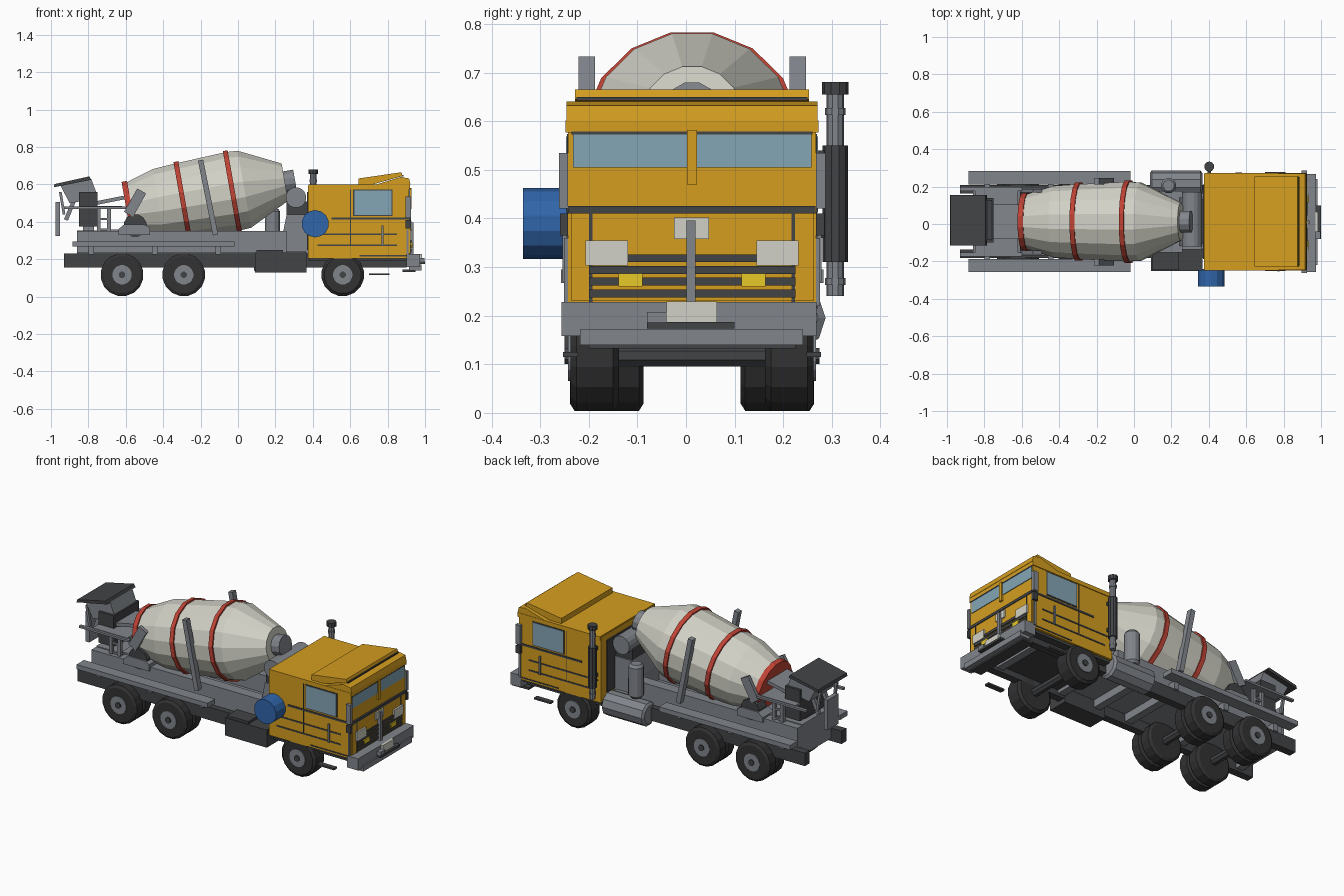
import bpy, math
from mathutils import Matrix, Vector

if "Cube" in bpy.data.objects:
    bpy.data.objects.remove(bpy.data.objects["Cube"])

C = 0.0125                      # centre line of the truck in y


def mat(name, r, g, b):
    m = bpy.data.materials.new(name)
    m.diffuse_color = (r, g, b, 1)
    m.use_nodes = True
    m.node_tree.nodes["Principled BSDF"].inputs["Base Color"].default_value = m.diffuse_color
    return m


DARK = mat("dark", .055, .057, .062)
TYRE = mat("tyre", .032, .032, .034)
GREY = mat("grey", .22, .235, .26)
YEL = mat("yellow", .66, .34, .014)
LAMP = mat("lamp_yellow", .8, .58, .02)
RED = mat("red", .52, .055, .035)
BLUE = mat("blue", .03, .13, .4)
WHITE = mat("off_white", .64, .64, .57)
GLASS = mat("glass", .23, .38, .47)


def mesh(name, verts, faces, m):
    me = bpy.data.meshes.new(name)
    me.from_pydata(verts, [], faces)
    me.materials.append(m)
    o = bpy.data.objects.new(name, me)
    bpy.context.collection.objects.link(o)
    return o


def prism(name, pts, y0, y1, m):
    """x-z outline extruded along y"""
    n = len(pts)
    v = [(x, y0, z) for x, z in pts] + [(x, y1, z) for x, z in pts]
    area = sum(pts[i - 1][0] * pts[i][1] - pts[i][0] * pts[i - 1][1] for i in range(n))
    f = [tuple(range(n)), tuple(range(2 * n - 1, n - 1, -1))]
    f += [((i + 1) % n, i, n + i, n + (i + 1) % n) for i in range(n)]
    if area < 0:
        f = [t[::-1] for t in f]
    return mesh(name, v, f, m)


def box(name, x0, x1, y0, y1, z0, z1, m):
    return prism(name, [(x0, z0), (x1, z0), (x1, z1), (x0, z1)], y0, y1, m)


def bar(name, a, b, w, y0, y1, m):
    """slanted flat bar of width w from a to b in x-z"""
    d = (Vector(b) - Vector(a)).normalized() * w / 2
    n = (-d.y, d.x)
    return prism(name, [(a[0] - n[0], a[1] - n[1]), (b[0] - n[0], b[1] - n[1]),
                        (b[0] + n[0], b[1] + n[1]), (a[0] + n[0], a[1] + n[1])], y0, y1, m)


def pair(fn, name, *args):
    """build fn twice; y0, y1 (before the material) are distances from the centre line"""
    *rest, m = args
    k = 2 if fn is box else len(rest) - 2
    d0, d1 = rest[k], rest[k + 1]
    for side, (a, b) in (("left", (C + d0, C + d1)), ("right", (C - d1, C - d0))):
        fn(f"{name}_{side}", *rest[:k], a, b, *rest[k + 2:], m)


def lathe(name, prof, loc, axis, m, n=16):
    """revolve (s, r) profile around an axis through loc"""
    q = Vector((0, 0, 1)).rotation_difference(Vector(axis)).to_matrix().to_4x4()
    M = Matrix.Translation(loc) @ q
    v, f = [], []
    for s, r in prof:
        for i in range(n):
            a = 2 * math.pi * (i + .5) / n
            v.append(M @ Vector((r * math.cos(a), r * math.sin(a), s)))
    for j in range(len(prof) - 1):
        for i in range(n):
            k = (i + 1) % n
            f.append((j * n + i, j * n + k, j * n + n + k, j * n + n + i))
    f += [tuple(range(n))[::-1], tuple(range(len(v) - n, len(v)))]
    return mesh(name, v, f, m)


def cyl(name, loc, axis, r, h, m, n=16):
    return lathe(name, [(-h / 2, r), (h / 2, r)], loc, axis, m, n)


X, Y, Z = (1, 0, 0), (0, 1, 0), (0, 0, 1)

# Wheels: single front, twin rear
for x, label in ((.56, "front"), (-.29, "middle"), (-.62, "rear")):
    cyl(f"{label}_axle", (x, C, .118), Y, .025, .36, DARK, 8)
    for s, side in ((1, "left"), (-1, "right")):
        for d in ((.2,) if label == "front" else (.214, .137)):
            w = .05 if label == "front" else .037
            lathe(f"{label}_tyre_{side}", [(-w, .1), (-w * .75, .115), (w * .75, .115), (w, .1)],
                  (x, C + s * d, .117), Y, TYRE)
        cyl(f"{label}_hub_{side}", (x, C + s * .247, .117), Y, .052, .016, GREY)
        cyl(f"{label}_hub_cap_{side}", (x, C + s * .257, .117), Y, .018, .01, DARK, 8)

# Chassis
pair(box, "chassis_rail", -.93, .9, .15, .195, .155, .232, DARK)
for i, x in enumerate((-.86, -.46, -.1, .12, .36, .78)):
    box(f"cross_member_{i}", x, x + .045, C - .16, C + .16, .17, .215, GREY)
box("cab_floor", .38, .91, C - .24, C + .24, .19, .21, DARK)
box("deck", -.86, .36, C - .15, C + .15, .215, .245, GREY)
pair(box, "subframe_rail", -.86, .26, .1, .165, .235, .35, GREY)
pair(box, "side_ledge", -.885, -.02, .2, .27, .267, .295, GREY)
for i, x in enumerate((-.8, -.46, -.12)):
    pair(box, f"ledge_bracket_{i}", x, x + .03, .14, .21, .225, .27, GREY)
box("battery_box", .09, .365, -.25, -.13, .13, .235, DARK)
box("battery_lid", .1, .24, -.245, -.13, .235, .25, DARK)
lathe("fuel_tank", [(-.14, .055), (-.13, .07), (.13, .07), (.14, .055)], (.225, .217, .195), X, GREY, 10)
lathe("air_tank", [(-.1, .03), (-.085, .042), (.085, .042), (.1, .03)], (.185, .205, .37), Z, GREY, 12)
pair(box, "cab_step", .7, .81, .235, .265, .115, .125, DARK)

# Drum, tilted up towards the cab
T = math.radians(10)
AX = (math.cos(T), 0, math.sin(T))
D0 = (-.03, C, .563)
lathe("mixer_drum", [(-.55, .148), (-.40, .195), (-.27, .204), (0, .217), (.065, .213), (.285, .103)],
      D0, AX, WHITE)
for nm, s, r in (("rear", -.27, .213), ("front", 0, .225)):
    lathe(f"drum_band_{nm}", [(s - .013, r), (s + .013, r)], D0, AX, RED)
lathe("drum_mouth_rim", [(-.575, .155), (-.545, .157)], D0, AX, RED)
lathe("drum_drive", [(.28, .06), (.34, .06)], D0, AX, GREY, 12)
pair(bar, "drum_stay", (-.2, .73), (-.12, .33), .028, .2, .234, GREY)

# Front pedestal and water tanks
prism("front_pedestal", [(.24, .23), (.38, .23), (.38, .44), (.26, .44), (.24, .34)], C - .13, C + .13, GREY)
box("drive_housing", .26, .37, C - .12, C + .12, .44, .51, DARK)
cyl("cross_tank", (.31, .025, .53), Y, .055, .29, GREY)
lathe("blue_tank", [(-.045, .073), (.045, .073)], (.413, -.29, .39), Y, BLUE, 14)
bar("blue_tank_bracket", (.38, .36), (.38, .44), .03, -.265, -.24, GREY)

# Rear drum support rollers
pair(prism, "roller_stand", [(-.64, .33), (-.47, .33), (-.47, .37), (-.5, .385), (-.61, .385), (-.64, .36)],
     .08, .18, GREY)
for s, side in ((1, "left"), (-1, "right")):
    cyl(f"drum_roller_{side}", (-.55, C + s * .135, .38), Y, .062, .07, DARK, 12)
pair(bar, "mouth_plate", (-.585, .44), (-.515, .565), .055, .155, .175, GREY)
box("rear_pedestal", -.7, -.52, C - .11, C + .11, .3, .36, GREY)

# Hopper and discharge chute
prism("hopper_lid", [(-.985, .585), (-.98, .602), (-.795, .643), (-.785, .625)], -.115, .155, DARK)
prism("hopper", [(-.95, .595), (-.785, .63), (-.755, .55), (-.84, .51), (-.9, .5)], -.085, .125, GREY)
box("hopper_throat", -.85, -.75, -.1, .14, .375, .56, DARK)
bar("hopper_scoop", (-.76, .5), (-.61, .53), .02, -.08, .105, GREY)
bar("discharge_chute", (-.965, .325), (-.965, .505), .024, -.04, .06, GREY)
pair(bar, "chute_strut", (-.92, .41), (-.87, .53), .022, .04, .06, GREY)
pair(bar, "hopper_brace", (-.95, .56), (-.93, .44), .014, .07, .085, GREY)
box("platform", -.85, -.62, C - .17, C + .17, .47, .485, GREY)
for i, x in enumerate((-.755, -.7)):
    pair(box, f"platform_post_{i}", x, x + .02, .13, .15, .24, .475, GREY)
for i in range(3):
    pair(box, f"ladder_rung_{i}", -.755, -.68, .135, .147, .3 + i * .055, .31 + i * .055, GREY)
box("hopper_base", -.86, -.68, C - .12, C + .12, .24, .355, GREY)
box("hopper_column", -.83, -.77, C - .05, C + .05, .35, .39, GREY)
pair(box, "platform_arm", -.93, -.6, .165, .185, .47, .482, GREY)

# Cab shell
box("cab", .375, .915, C - .255, C + .255, .205, .595, YEL)
box("cab_roof_lip", .378, .92, C - .26, C + .26, .577, .601, YEL)
prism("roof_deflector", [(.645, .60), (.645, .632), (.873, .665), (.88, .645), (.72, .60)], -.228, .253, YEL)
prism("sun_visor", [(.74, .6), (.87, .64), (.915, .632), (.922, .6)], C - .258, C + .258, YEL)
box("visor_slot", .86, .885, -.225, .25, .643, .65, DARK)

# Cab front
F = .915
box("windscreen", F, F + .004, -.232, .258, .505, .574, GLASS)
box("windscreen_seal", F, F + .006, -.235, .26, .573, .579, DARK)
box("windscreen_post", F, F + .012, C - .01, C + .01, .47, .582, YEL)
box("front_trim", F, F + .01, -.243, .266, .41, .426, DARK)
box("grille_panel", F, F + .006, -.235, .262, .23, .41, YEL)
for i, (z0, z1) in enumerate(((.31, .326), (.286, .302), (.262, .278), (.237, .254))):
    box(f"grille_slat_{i}", F, F + .012, -.2, .225, z0, z1, DARK)
box("grille_plate", F, F + .014, -.025, .047, .358, .402, WHITE)
box("grille_bar", F, F + .024, .001, .02, .225, .396, GREY)
pair(box, "headlight", F, F + .016, .132, .219, .303, .355, WHITE)
pair(box, "indicator", F, F + .018, .102, .151, .26, .287, LAMP)
pair(box, "grille_edge_trim", F, F + .008, .205, .212, .225, .41, DARK)

# Bumper and tow hitch
box("bumper", .9, .972, -.256, .268, .158, .228, GREY)
box("bumper_lip", .915, .98, -.218, .241, .14, .172, GREY)
box("bumper_base", .88, .95, -.2, .225, .132, .145, DARK)
box("number_plate", .97, .985, -.04, .064, .187, .229, WHITE)
box("tow_hitch", .97, 1.0, -.08, .1, .174, .187, DARK)
box("tow_hook", .97, .998, -.08, -.04, .18, .207, GREY)

# Cab sides
pair(box, "side_window_seal", .615, .825, .25, .257, .43, .574, DARK)
pair(box, "side_window", .622, .82, .25, .259, .436, .568, GLASS)
pair(box, "belt_trim", .5, .915, .25, .259, .412, .423, DARK)
pair(box, "door_trim_upper", .395, .85, .25, .258, .331, .339, DARK)
pair(box, "door_trim_lower", .425, .85, .25, .258, .271, .279, DARK)
pair(box, "sill_trim", .65, .9, .25, .258, .215, .222, DARK)
pair(box, "door_seam", .6, .604, .25, .257, .28, .574, DARK)
pair(box, "grab_handle", .768, .777, .257, .266, .27, .38, GREY)
pair(box, "mirror", .895, .925, .255, .274, .42, .535, GREY)
pair(box, "lower_mirror", .895, .925, .255, .272, .365, .41, DARK)
pair(box, "corner_rail", .9, .912, .255, .263, .22, .36, GREY)
box("cab_back_panel", .368, .376, C - .2, C + .2, .25, .56, DARK)

# Exhaust stack
E = (.402, .307)
cyl("exhaust_pipe", (*E, .455), Z, .018, .43, GREY, 10)
cyl("exhaust_muffler", (*E, .43), Z, .026, .24, DARK, 10)
cyl("exhaust_cap", (*E, .668), Z, .027, .026, DARK, 10)
for z in (.27, .62):
    cyl("exhaust_clamp", (*E, z), Z, .021, .014, GREY, 10)
for z in (.36, .52):
    box("exhaust_bracket", .392, .412, .26, .29, z, z + .02, DARK)
